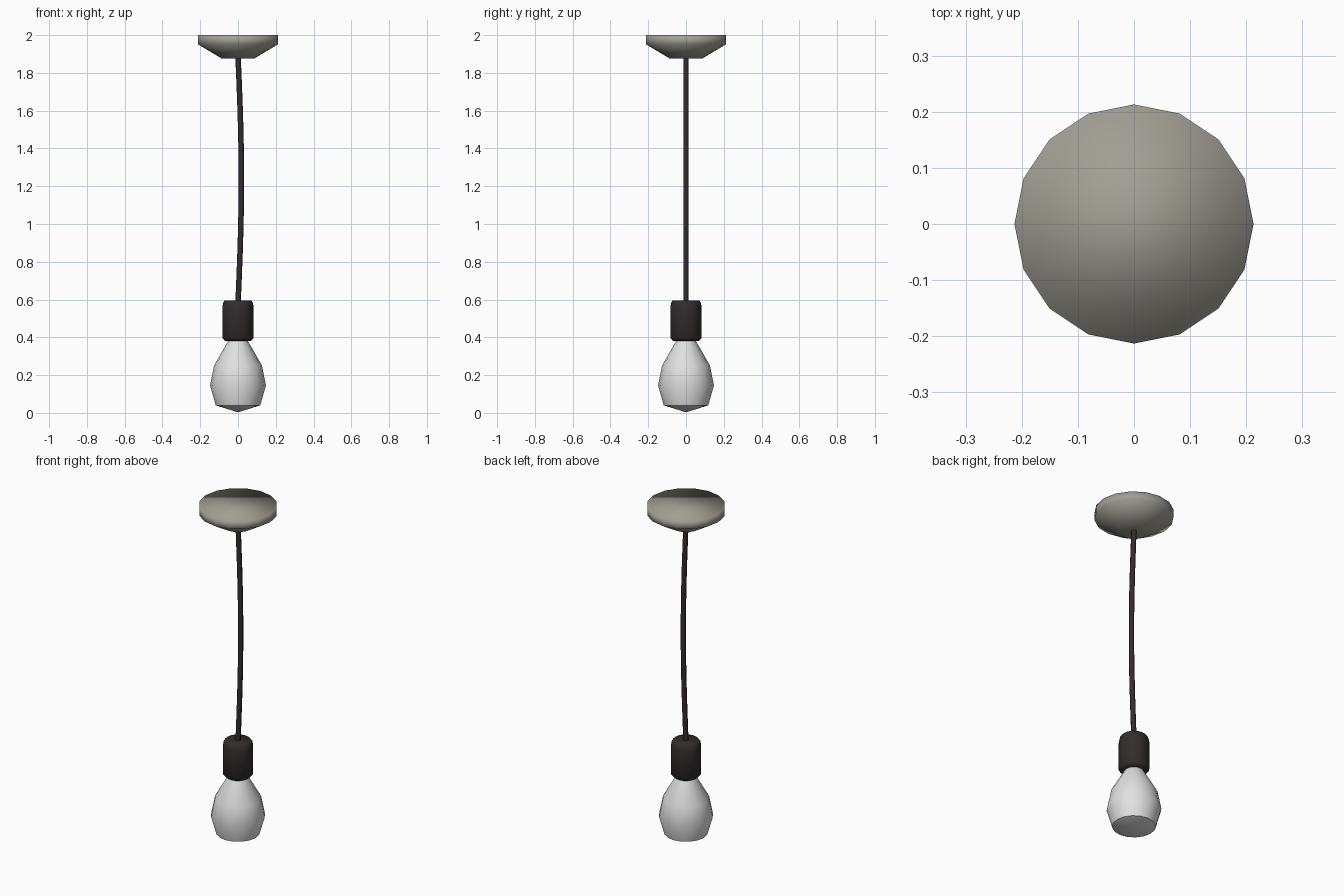
import bpy, bmesh, math

if "Cube" in bpy.data.objects:
    bpy.data.objects.remove(bpy.data.objects["Cube"])


def material(name, rgb):
    m = bpy.data.materials.new(name)
    m.diffuse_color = (*rgb, 1)
    m.use_nodes = True
    m.node_tree.nodes["Principled BSDF"].inputs["Base Color"].default_value = m.diffuse_color
    return m


stone = material("warm grey", (0.36, 0.345, 0.295))
dark = material("dark brown", (0.034, 0.025, 0.026))
white = material("bulb white", (0.75, 0.75, 0.75))


def finish(name, bm, mat, angle):
    bmesh.ops.recalc_face_normals(bm, faces=bm.faces)
    me = bpy.data.meshes.new(name)
    bm.to_mesh(me)
    bm.free()
    me.materials.append(mat)
    ob = bpy.data.objects.new(name, me)
    bpy.context.collection.objects.link(ob)
    bpy.ops.object.select_all(action='DESELECT')
    ob.select_set(True)
    bpy.context.view_layer.objects.active = ob
    bpy.ops.object.shade_smooth_by_angle(angle=math.radians(angle))
    return ob


def loft(name, rings, sides, mat, angle):
    """Stack of circles (centre x, radius, z), capped; radius 0 gives a tip."""
    bm = bmesh.new()
    loops = []
    for cx, r, z in rings:
        if r == 0:
            loops.append([bm.verts.new((cx, 0, z))] * sides)
        else:
            loops.append([bm.verts.new((cx + r * math.cos(2 * math.pi * i / sides),
                                        r * math.sin(2 * math.pi * i / sides), z))
                          for i in range(sides)])
    for a, b in zip(loops, loops[1:]):
        for i in range(sides):
            j = (i + 1) % sides
            bm.faces.new(list(dict.fromkeys((a[i], a[j], b[j], b[i]))))
    for ring in (loops[0], loops[-1]):
        if ring[0] is not ring[1]:
            bm.faces.new(ring)
    return finish(name, bm, mat, angle)


# Ceiling canopy
loft("ceiling_canopy", [(0, 0.085, 1.875), (0, 0.213, 1.952), (0, 0.213, 2.0)], 16, stone, 180)

# Slightly bowed cord
top, bottom, steps = 1.89, 0.58, 10
loft("cord", [(0.018 * math.sin(math.pi * k / steps), 0.0145, bottom + (top - bottom) * k / steps)
              for k in range(steps + 1)], 8, dark, 60)

# Lamp socket with softened rims
loft("socket", [(0, 0.066, 0.38), (0, 0.083, 0.397), (0, 0.083, 0.56),
                (0, 0.078, 0.585), (0, 0.07, 0.595)], 16, dark, 60)

# Light bulb
loft("bulb", [(0, 0, 0.003), (0, 0.118, 0.04), (0, 0.148, 0.145), (0, 0.127, 0.25),
              (0, 0.05, 0.385)], 16, white, 50)
